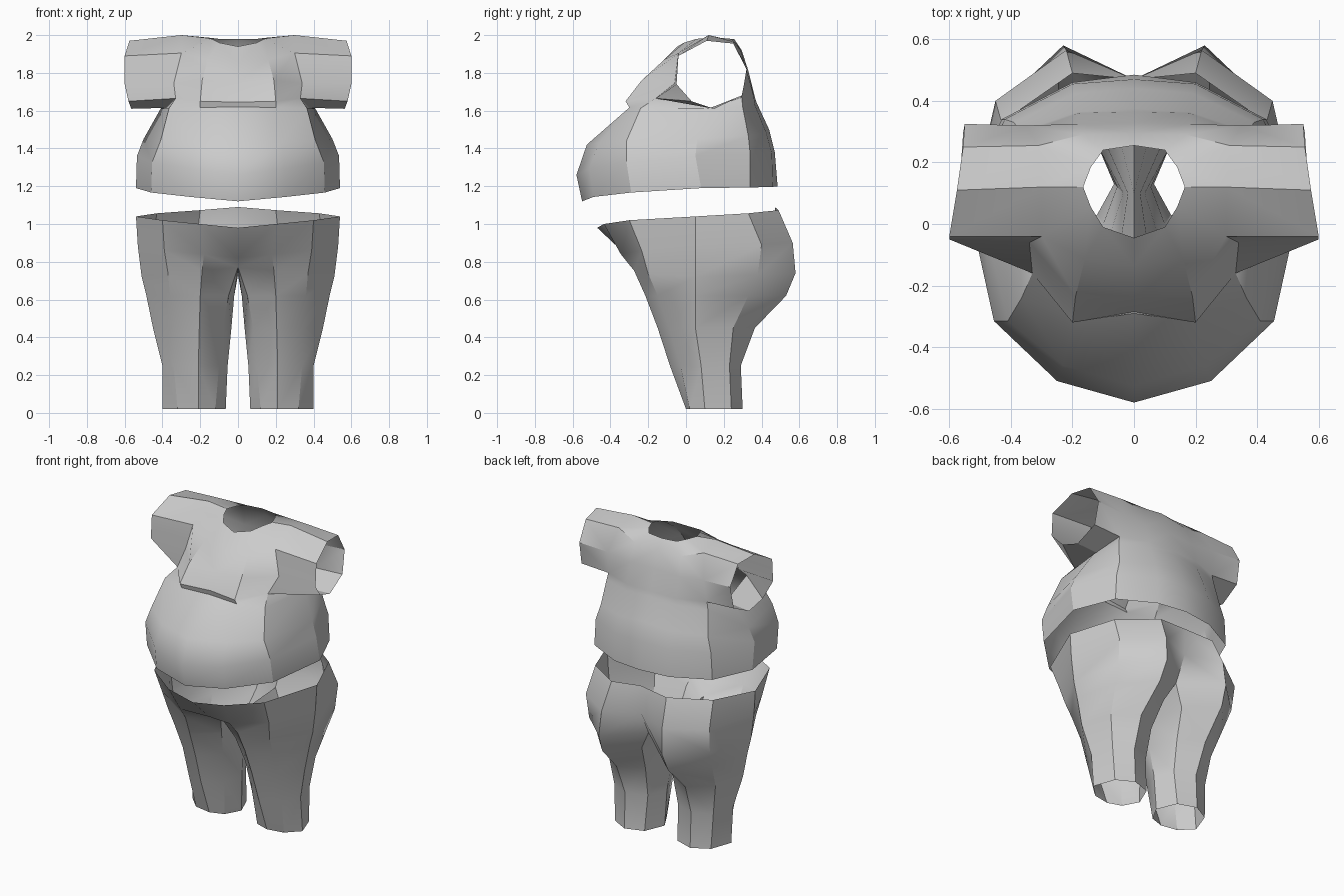
import bpy, bmesh, math

if "Cube" in bpy.data.objects:
    bpy.data.objects.remove(bpy.data.objects["Cube"])

grey = bpy.data.materials.new("plain grey")
grey.diffuse_color = (0.6, 0.6, 0.6, 1)
grey.use_nodes = True
grey.node_tree.nodes["Principled BSDF"].inputs["Base Color"].default_value = grey.diffuse_color


def ring(z, xy):
    """Half ring from front centre round the side to back centre.
    z holds the front, side and back heights."""
    pts = []
    for i, (x, y) in enumerate(xy):
        t = i / 3
        h = z[0] + (z[1] - z[0]) * t if t <= 1 else z[1] + (z[2] - z[1]) * (t - 1)
        pts.append((x, y, h))
    return pts


def add(bm, pts):
    return [bm.verts.new(p) for p in pts]


def stitch(bm, lower, upper, closed=False, skip=()):
    """Quads between two matching rows of vertices, facing outward."""
    n = len(lower)
    for i in range(n if closed else n - 1):
        if i not in skip:
            j = (i + 1) % n
            bm.faces.new((lower[i], lower[j], upper[j], upper[i]))


def finish(bm, name, angle):
    """Mirror the half mesh, shade it and give it its material."""
    me = bpy.data.meshes.new(name)
    bm.to_mesh(me)
    bm.free()
    ob = bpy.data.objects.new(name, me)
    bpy.context.collection.objects.link(ob)
    me.materials.append(grey)
    m = ob.modifiers.new("mirror", 'MIRROR')
    m.use_clip = True
    m.merge_threshold = 0.002
    bpy.context.view_layer.objects.active = ob
    ob.select_set(True)
    bpy.ops.object.modifier_apply(modifier=m.name)
    bpy.ops.object.shade_smooth_by_angle(angle=math.radians(angle))
    ob.select_set(False)


# ---- shirt: belly from the hem up to the crease under the chest
belly = [
    ring((1.12, 1.19, 1.20), [(0, -.55), (.25, -.49), (.46, -.29), (.54, .08), (.43, .34), (.2, .46), (0, .485)]),
    ring((1.26, 1.36, 1.38), [(0, -.58), (.25, -.51), (.455, -.315), (.535, .05), (.42, .34), (.2, .455), (0, .47)]),
    ring((1.42, 1.45, 1.50), [(0, -.525), (.23, -.46), (.41, -.315), (.5, .06), (.39, .33), (.19, .425), (0, .44)]),
    ring((1.62, 1.61, 1.64), [(0, -.29), (.2, -.30), (.365, -.24), (.41, .11), (.37, .30), (.18, .365), (0, .375)]),
]
# chest, shoulders and neck opening
chest = [
    [(0, -.285, 1.645), (.2, -.32, 1.65), (.33, -.16, 1.665), (.38, .13, 1.615),
     (.36, .295, 1.67), (.18, .36, 1.67), (0, .365, 1.67)],
    [(0, -.24, 1.75), (.19, -.235, 1.76), (.34, -.06, 1.745), None,
     (.35, .32, 1.82), (.18, .325, 1.80), (0, .33, 1.81)],
    [(0, -.135, 1.85), (.16, -.115, 1.87), (.3, -.04, 1.905), (.3, .12, 2.0),
     (.31, .255, 1.965), (.17, .29, 1.92), (0, .295, 1.92)],
    [(0, -.045, 1.94), (.1, -.01, 1.96), (.14, .055, 1.98), (.165, .12, 1.985),
     (.14, .185, 1.985), (.1, .24, 1.98), (0, .255, 1.98)],
]
# open sleeve end
cuff = [(.58, .03, 1.65), (.565, .15, 1.61), (.555, .295, 1.68), (.55, .325, 1.83),
        (.555, .25, 1.955), (.575, .11, 1.97), (.6, -.04, 1.89), (.6, -.05, 1.74)]

bm = bmesh.new()
rows = [add(bm, r) for r in belly]
a, b, c, d = [[bm.verts.new(p) if p else None for p in r] for r in chest]
rows.append(a)
for lo, up in zip(rows, rows[1:]):
    stitch(bm, lo, up)
stitch(bm, a, b, skip=(2, 3))     # armhole left open
stitch(bm, b, c, skip=(2, 3))
stitch(bm, c, d)
armhole = [a[2], a[3], a[4], b[4], c[4], c[3], c[2], b[2]]
stitch(bm, armhole, add(bm, cuff), closed=True)
finish(bm, "shirt", 32)

# ---- trousers: open waist, hips, and the row where the legs part
hips = [
    ring((.98, 1.04, 1.09), [(0, -.47), (.2, -.435), (.40, -.30), (.54, .05), (.43, .33), (.2, .49), (0, .47)]),
    ring((.82, .88, .91), [(0, -.30), (.18, -.345), (.39, -.235), (.53, .05), (.45, .40), (.22, .565), (0, .47)]),
    ring((.77, .72, .75), [(0, -.18), (.19, -.275), (.37, -.2), (.51, .05), (.44, .38), (.23, .58), (0, .39)]),
]
# leg rings, the last point of each lies on the inner thigh
legs = [
    (.62, [(.05, -.10), (.2, -.215), (.36, -.15), (.485, .05), (.42, .33), (.24, .53), (.07, .36), (.02, .1)]),
    (.45, [(.08, -.04), (.205, -.15), (.34, -.09), (.45, .05), (.39, .25), (.25, .365), (.10, .28), (.035, .1)]),
    (.25, [(.10, 0), (.21, -.085), (.34, -.03), (.40, .08), (.36, .23), (.24, .29), (.11, .24), (.055, .12)]),
    (.02, [(.12, .03), (.21, 0), (.32, .02), (.40, .10), (.35, .24), (.24, .30), (.12, .26), (.065, .13)]),
]
bm = bmesh.new()
rows = [add(bm, r) for r in hips]
for up, lo in zip(rows, rows[1:]):
    stitch(bm, lo, up)
upper = rows[-1] + [bm.verts.new((0, .1, .73))]   # crotch point
for z, xy in legs:
    lower = add(bm, [(x, y, z) for x, y in xy])
    stitch(bm, lower, upper, closed=True)
    upper = lower
finish(bm, "trousers", 32)
